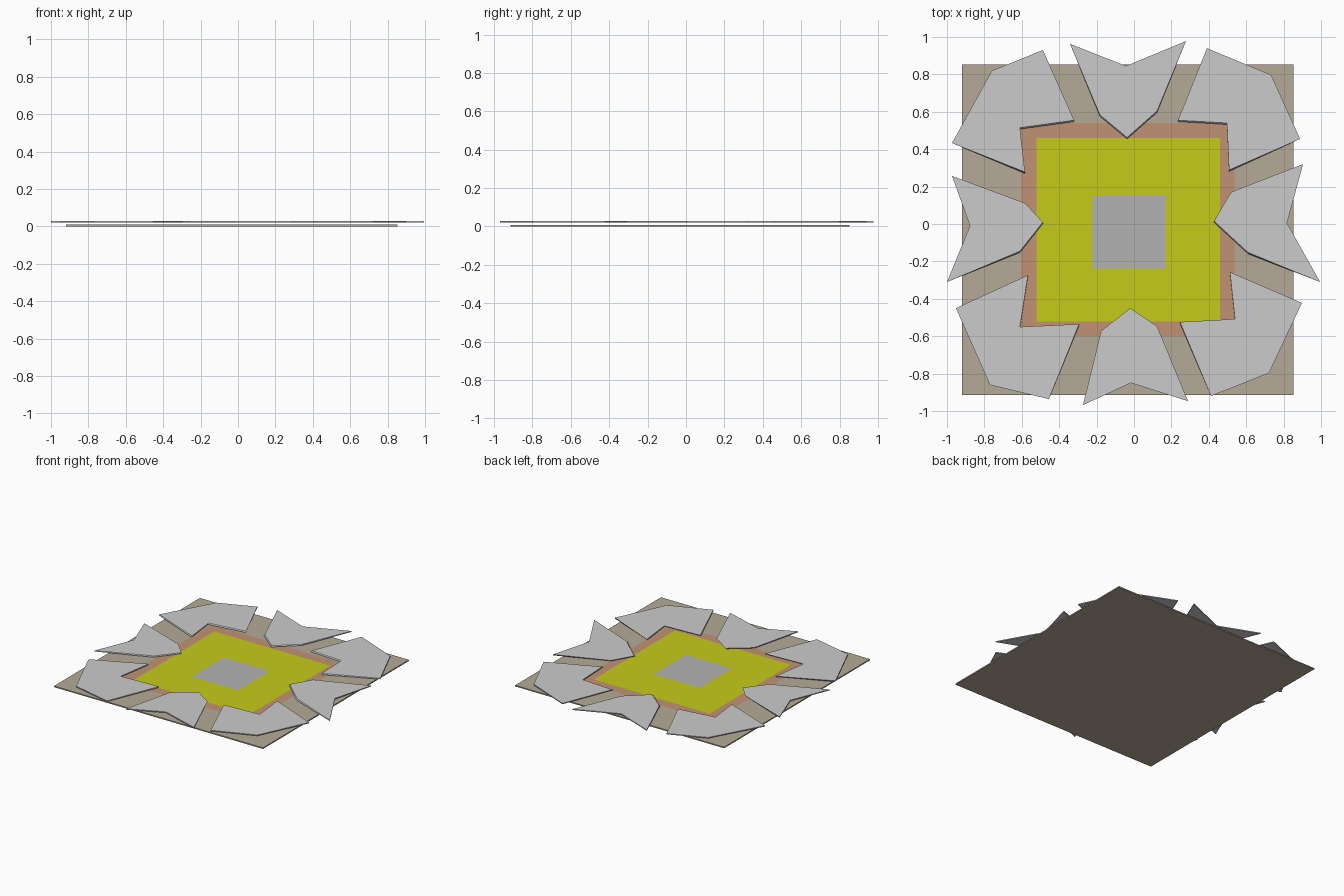
import bpy, bmesh

if "Cube" in bpy.data.objects:
    bpy.data.objects.remove(bpy.data.objects["Cube"])


def material(name, rgb):
    m = bpy.data.materials.new(name)
    m.diffuse_color = (*rgb, 1)
    m.use_nodes = True
    m.node_tree.nodes["Principled BSDF"].inputs["Base Color"].default_value = m.diffuse_color
    return m


def finish(bm, name, mats=()):
    bmesh.ops.recalc_face_normals(bm, faces=bm.faces)
    me = bpy.data.meshes.new(name)
    bm.to_mesh(me)
    bm.free()
    for m in mats:
        me.materials.append(m)
    ob = bpy.data.objects.new(name, me)
    bpy.context.collection.objects.link(ob)
    return ob


# Thin square mat: top face is divided into nested coloured squares
BASE_TOP = 0.009
squares = [(-0.92, 0.852, -0.914, 0.852), (-0.605, 0.537, -0.6, 0.54),
           (-0.522, 0.46, -0.522, 0.46), (-0.223, 0.168, -0.238, 0.15)]
bm = bmesh.new()


def ring(sq, z):
    x0, x1, y0, y1 = sq
    return [bm.verts.new((x, y, z)) for x, y in ((x0, y0), (x1, y0), (x1, y1), (x0, y1))]


loops = [ring(squares[0], 0)] + [ring(s, BASE_TOP) for s in squares]
bm.faces.new(loops[0][::-1])
for k, (a, b) in enumerate(zip(loops, loops[1:])):
    for i in range(4):
        j = (i + 1) % 4
        f = bm.faces.new((a[i], a[j], b[j], b[i]))
        f.material_index = max(0, k - 1)
bm.faces.new(loops[-1]).material_index = 3
finish(bm, "mat", [material("tan", (0.46, 0.40, 0.31)),
                   material("clay", (0.53, 0.29, 0.17)),
                   material("yellow", (0.56, 0.60, 0.01)),
                   material("grey", (0.45, 0.45, 0.45))])

# Petal outlines: three outer points, then three inner points around the notch
petals = {
    "petal_back_left": [(-.487, .93), (-.76, .82), (-.973, .433), (-.583, .278), (-.61, .515), (-.32, .555)],
    "petal_back": [(-.342, .963), (-.043, .845), (.278, .978), (.123, .604), (-.037, .463), (-.182, .583)],
    "petal_back_right": [(.39, .94), (.733, .797), (.888, .455), (.508, .289), (.497, .54), (.235, .555)],
    "petal_right": [(.904, .32), (.818, .005), (.995, -.31), (.61, -.152), (.428, .016), (.519, .171)],
    "petal_front_right": [(.898, -.422), (.722, -.797), (.412, -.92), (.246, -.524), (.54, -.508), (.513, -.257)],
    "petal_front": [(.289, -.947), (-.016, -.85), (-.273, -.968), (-.176, -.572), (-.02, -.45), (.123, -.545)],
    "petal_front_left": [(-.455, -.936), (-.77, -.861), (-.952, -.45), (-.567, -.273), (-.61, -.55), (-.294, -.535)],
    "petal_left": [(-.973, .257), (-.877, -.01), (-1, -.31), (-.61, -.145), (-.487, .01), (-.583, .112)],
}
for name, pts in petals.items():
    bm = bmesh.new()
    top = [bm.verts.new((x, y, 0.028)) for x, y in pts]
    # inner edge of the underside leans slightly outwards
    low = [bm.verts.new((x, y - (0.008 if i > 2 else 0), 0.021)) for i, (x, y) in enumerate(pts)]
    bm.faces.new(top)
    bm.faces.new(low[::-1])
    for i in range(6):
        j = (i + 1) % 6
        bm.faces.new((top[i], low[i], low[j], top[j]))
    finish(bm, name)
